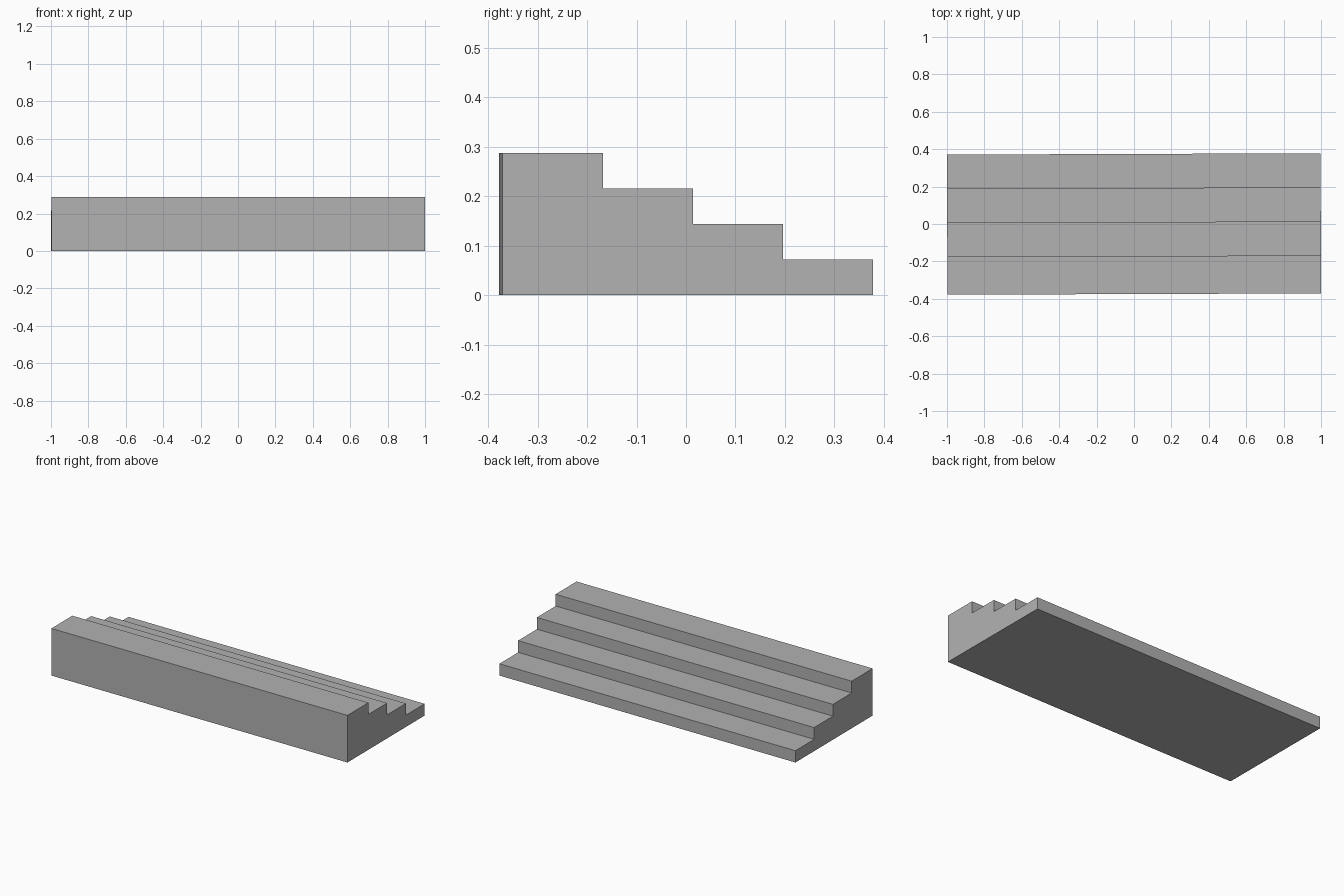
import bpy
import bmesh

cube = bpy.data.objects.get("Cube")
if cube:
    bpy.data.objects.remove(cube, do_unlink=True)

# Plain grey stone
stone = bpy.data.materials.new("stone_grey")
stone.use_nodes = True
colour = (0.445, 0.445, 0.445, 1)
stone.diffuse_color = colour
stone.node_tree.nodes["Principled BSDF"].inputs["Base Color"].default_value = colour

LENGTH = 1.9974
RISE = 0.072
STEPS = 4
FRONT, BACK, TREAD = -0.3745, 0.3745, 0.182

# Stepped side profile, climbing from the back to the tall front
profile = [(FRONT, 0), (BACK, 0)]
y = BACK
for i in range(1, STEPS + 1):
    profile.append((y, i * RISE))
    y = FRONT if i == STEPS else y - TREAD
    profile.append((y, i * RISE))

# Extrude the profile along the width
bm = bmesh.new()
side = bm.faces.new([bm.verts.new((-LENGTH / 2, y, z)) for y, z in profile])
result = bmesh.ops.extrude_face_region(bm, geom=[side])
moved = [v for v in result["geom"] if isinstance(v, bmesh.types.BMVert)]
bmesh.ops.translate(bm, verts=moved, vec=(LENGTH, 0, 0))
bmesh.ops.recalc_face_normals(bm, faces=bm.faces)
mesh = bpy.data.meshes.new("staircase")
bm.to_mesh(mesh)
bm.free()

# The flight sits very slightly turned
staircase = bpy.data.objects.new("staircase", mesh)
staircase.rotation_euler.z = 0.0035
mesh.materials.append(stone)
bpy.context.collection.objects.link(staircase)
